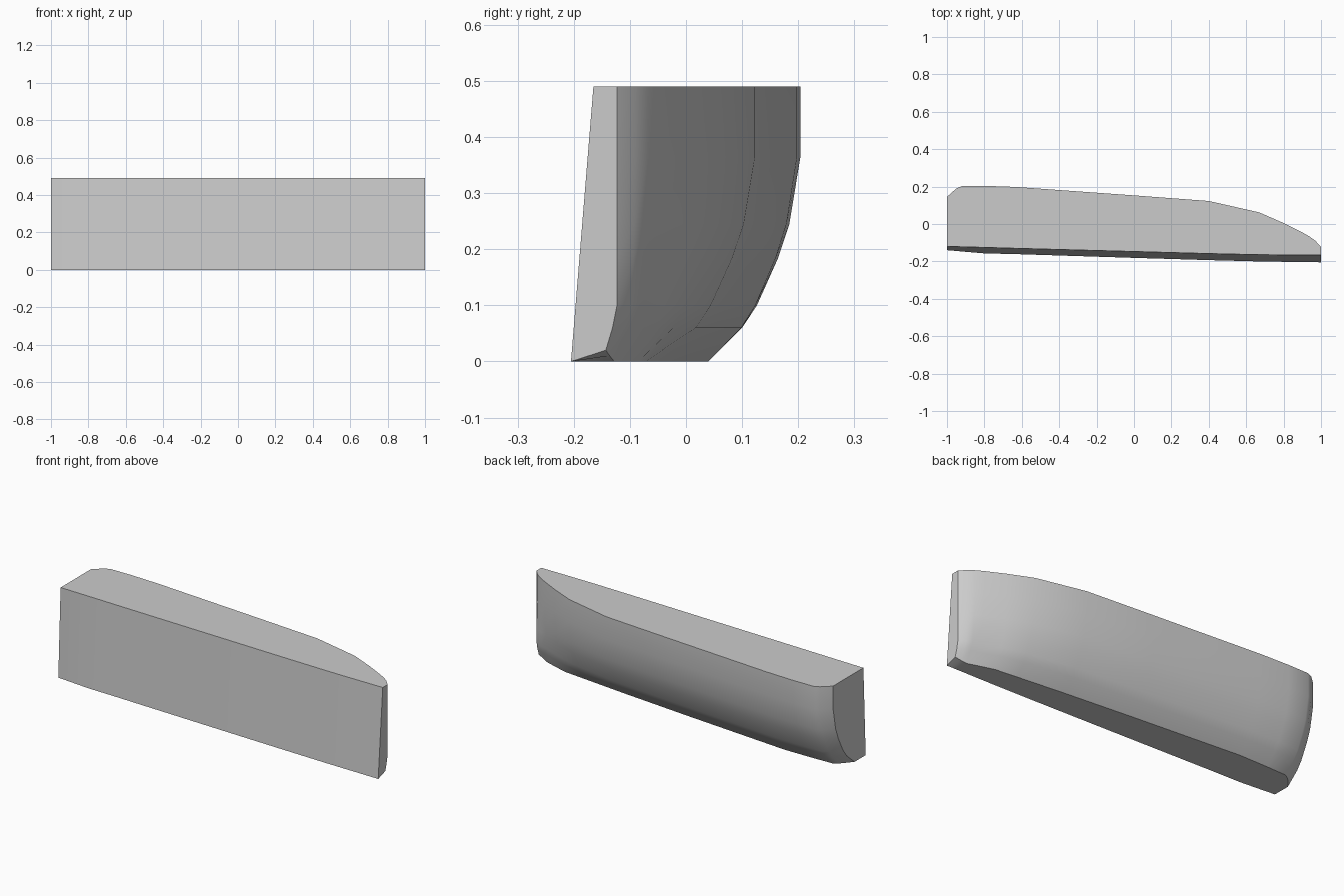
import bpy, bmesh, math

cube = bpy.data.objects.get("Cube")
if cube:
    bpy.data.objects.remove(cube, do_unlink=True)

HEIGHT = 0.49

# Stations along the length: x, front bottom y, front top y, back bottom y, back top y, back bottom z
STATIONS = [
    (-1.0, -0.14, -0.12, -0.043, 0.145, 0),
    (-0.95, -0.144, -0.121, 0.015, 0.19, 0),
    (-0.92, -0.147, -0.122, 0.035, 0.203, 0),
    (-0.8, -0.157, -0.125, 0.039, 0.204, 0),
    (-0.63, -0.161, -0.13, 0.04, 0.198, 0),
    (0.0, -0.181, -0.147, -0.01, 0.153, 0),
    (0.4, -0.193, -0.158, -0.045, 0.123, 0),
    (0.67, -0.2, -0.164, -0.072, 0.062, 0),
    (0.8, -0.202, -0.165, -0.085, 0.005, 0),
    (0.9, -0.203, -0.165, -0.115, -0.045, 0),
    (0.94, -0.204, -0.165, -0.128, -0.068, 0),
    (0.97, -0.204, -0.165, -0.136, -0.09, 0.01),
    (1.0, -0.205, -0.165, -0.143, -0.123, 0.02),
]
# Rounded back profile: height and how far it has swelled towards the top edge
SWELL = [(HEIGHT, 1), (0.365, 1), (0.245, 0.88), (0.185, 0.76), (0.1, 0.53), (0.06, 0.37), (0, 0)]


def section(station):
    x, front_low, front_top, back_low, back_top, lift = station
    ring = [(x, front_low, 0), (x, front_top, HEIGHT)]
    for z, swell in SWELL:
        bow = max(0, (x - 0.9) / 0.1)
        full = min(1, z / 0.1)
        s = swell + (full - swell) * bow
        ring.append((x, back_low + (back_top - back_low) * s, max(z, lift)))
    return ring


# Loft the sections and cap both ends
bm = bmesh.new()
rings = [[bm.verts.new(p) for p in section(s)] for s in STATIONS]
count = len(rings[0])
for a, b in zip(rings, rings[1:]):
    for i in range(count):
        j = (i + 1) % count
        bm.faces.new((a[i], a[j], b[j], b[i]))
bm.faces.new(rings[0])
bm.faces.new(rings[-1])
bmesh.ops.recalc_face_normals(bm, faces=bm.faces)
mesh = bpy.data.meshes.new("half_hull")
bm.to_mesh(mesh)
bm.free()

hull = bpy.data.objects.new("half_hull", mesh)
bpy.context.collection.objects.link(hull)

# Plain grey finish
grey = bpy.data.materials.new("light_grey")
grey.use_nodes = True
grey.diffuse_color = (0.6, 0.6, 0.6, 1)
grey.node_tree.nodes["Principled BSDF"].inputs["Base Color"].default_value = (0.6, 0.6, 0.6, 1)
mesh.materials.append(grey)

# Smooth back, sharp rim and ends
bpy.ops.object.select_all(action="DESELECT")
hull.select_set(True)
bpy.context.view_layer.objects.active = hull
bpy.ops.object.shade_smooth_by_angle(angle=math.radians(32))
